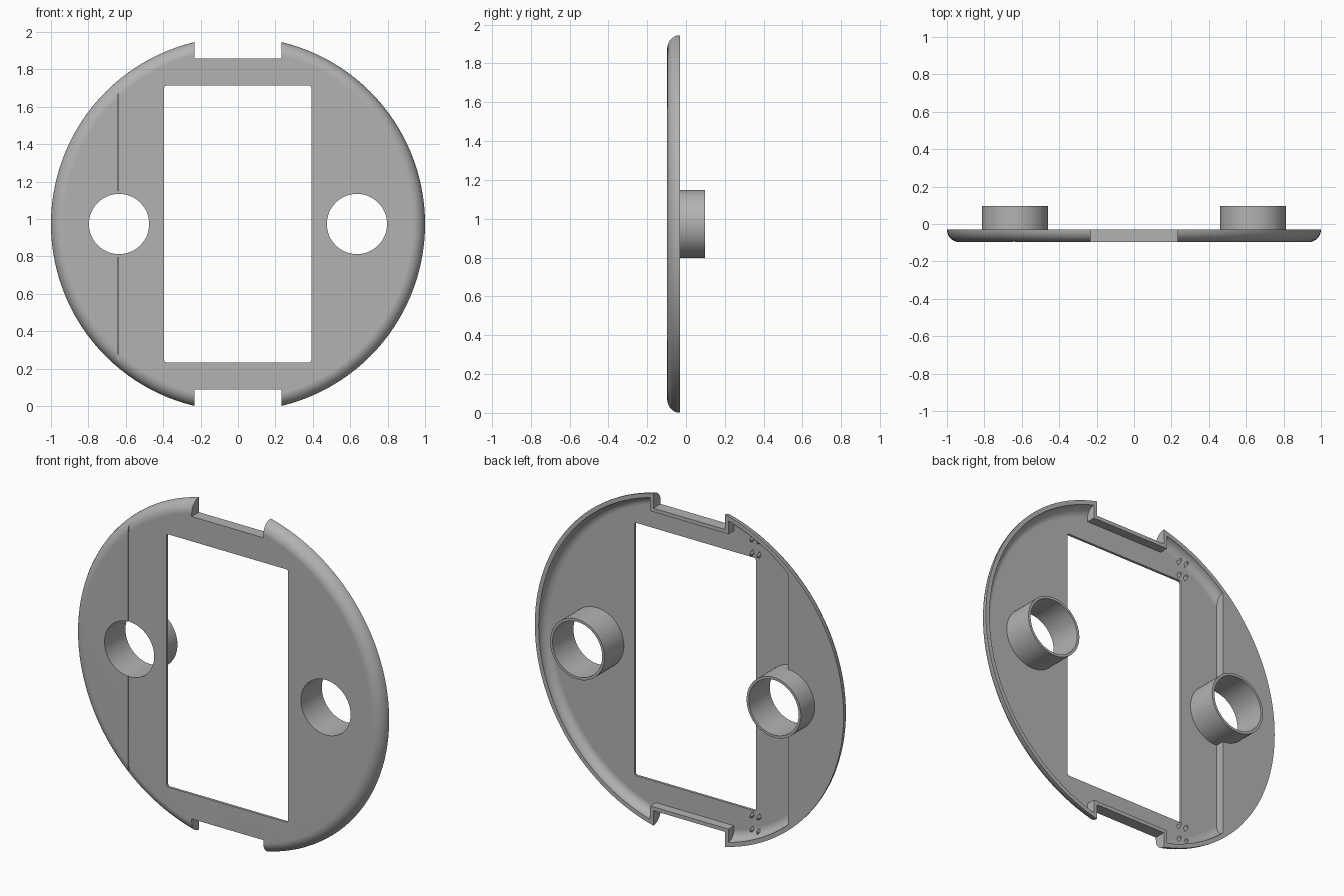
import bpy, bmesh, math
from mathutils import Matrix, Vector

if "Cube" in bpy.data.objects:
    bpy.data.objects.remove(bpy.data.objects["Cube"])

CZ = 0.973                      # height of the disc centre
FRONT, RIM, BACK = -0.097, -0.03, 0.097
FLOOR = -0.082                  # inner face of the thin front wall
SPLIT = -0.64                   # solid segment lies beyond this x

grey = bpy.data.materials.new("plain grey")
grey.use_nodes = True
grey.diffuse_color = (0.45, 0.45, 0.45, 1)
grey.node_tree.nodes["Principled BSDF"].inputs["Base Color"].default_value = grey.diffuse_color


def finish(name, bm):
    bmesh.ops.recalc_face_normals(bm, faces=bm.faces)
    mesh = bpy.data.meshes.new(name)
    bm.to_mesh(mesh)
    bm.free()
    mesh.materials.append(grey)
    ob = bpy.data.objects.new(name, mesh)
    bpy.context.collection.objects.link(ob)
    return ob


def box(name, x0, x1, y0, y1, z0, z1, round_y=0):
    bm = bmesh.new()
    size = Vector((x1 - x0, y1 - y0, z1 - z0))
    mid = Vector((x0 + x1, y0 + y1, z0 + z1)) / 2
    bmesh.ops.create_cube(bm, size=1, matrix=Matrix.Translation(mid) @ Matrix.Diagonal(size).to_4x4())
    if round_y:
        edges = [e for e in bm.edges if abs(e.verts[0].co.y - e.verts[1].co.y) > 0.01]
        bmesh.ops.bevel(bm, geom=edges, offset=round_y, segments=3, affect='EDGES', profile=0.5)
    return finish(name, bm)


def cylinder(name, x, radius, y0, y1):
    bm = bmesh.new()
    place = Matrix.Translation((x, (y0 + y1) / 2, CZ)) @ Matrix.Rotation(math.pi / 2, 4, 'X')
    bmesh.ops.create_cone(bm, cap_ends=True, segments=64, radius1=radius, radius2=radius,
                          depth=y1 - y0, matrix=place)
    return finish(name, bm)


def dish(name, radius, y_front, y_back):
    """Disc with a quarter-round front edge, turned about the y axis."""
    r = RIM - y_front
    profile = [(0, y_front)]
    for i in range(9):
        a = math.pi / 2 * i / 8
        profile.append((radius - r + r * math.sin(a), RIM - r * math.cos(a)))
    if y_back > RIM:
        profile.append((radius, y_back))
    profile.append((0, y_back))
    bm = bmesh.new()
    verts = [bm.verts.new((x, y, CZ)) for x, y in profile]
    edges = [bm.edges.new(pair) for pair in zip(verts, verts[1:])]
    bmesh.ops.spin(bm, geom=verts + edges, cent=(0, 0, CZ), axis=(0, 1, 0),
                   angle=2 * math.pi, steps=128)
    bmesh.ops.remove_doubles(bm, verts=bm.verts, dist=1e-5)
    bmesh.ops.dissolve_limit(bm, angle_limit=0.002, verts=bm.verts, edges=bm.edges)
    return finish(name, bm)


def combine(target, tool, operation='DIFFERENCE'):
    mod = target.modifiers.new(tool.name, 'BOOLEAN')
    mod.operation, mod.solver, mod.object = operation, 'EXACT', tool
    bpy.context.view_layer.objects.active = target
    bpy.ops.object.modifier_apply(modifier=mod.name)
    bpy.data.objects.remove(tool)


# Round face plate and the hollow behind it
plate = dish("face_plate", 1.0, FRONT, RIM)
hollow = dish("hollow", 0.975, FLOOR, 0.05)
combine(hollow, box("solid_segment", -2, SPLIT, -1, 1, -1, 3))
for s in (1, -1):
    z0, z1 = sorted((CZ + s * 0.863, CZ + s * 2))
    combine(hollow, box("notch_wall", -0.253, 0.253, -1, 1, z0, z1))
combine(plate, hollow)

# Notches at top and bottom, and the tall window
for s in (1, -1):
    z0, z1 = sorted((CZ + s * 0.885, CZ + s * 2))
    combine(plate, box("notch", -0.232, 0.232, -1, 1, z0, z1))
combine(plate, box("window", -0.395, 0.392, -1, 1, CZ - 0.74, CZ + 0.74, 0.012))

# Fine seam on the front of the solid segment
combine(plate, box("seam", SPLIT - 0.005, SPLIT, -1, FRONT + 0.01, CZ - 0.75, CZ + 0.75))

# Two short tubes with through holes
for x in (-0.636, 0.636):
    combine(plate, cylinder("tube", x, 0.176, FLOOR - 0.008, BACK), 'UNION')
for x in (-0.636, 0.636):
    combine(plate, cylinder("bore", x, 0.161, -1, 1))

# Small pegs inside, beside the window corners
pegs = []
for s in (1, -1):
    for x in (-0.375, -0.42):
        for dz in (0.767, 0.85):
            bm = bmesh.new()
            place = (Matrix.Translation((x, FLOOR + 0.01, CZ + s * dz))
                     @ Matrix.Rotation(-math.pi / 2, 4, 'X') @ Matrix.Diagonal((0.7, 1.3, 1, 1)))
            bmesh.ops.create_cone(bm, cap_ends=True, segments=4, radius1=0.016, radius2=0.007,
                                  depth=0.03, matrix=place)
            pegs.append(finish("peg", bm))

# Smooth the rounded surfaces, keep flats and edges crisp
bpy.ops.object.select_all(action='DESELECT')
plate.select_set(True)
bpy.context.view_layer.objects.active = plate
bpy.ops.object.shade_smooth_by_angle(angle=math.radians(30))
weighted = plate.modifiers.new("even_normals", 'WEIGHTED_NORMAL')
weighted.keep_sharp = True
